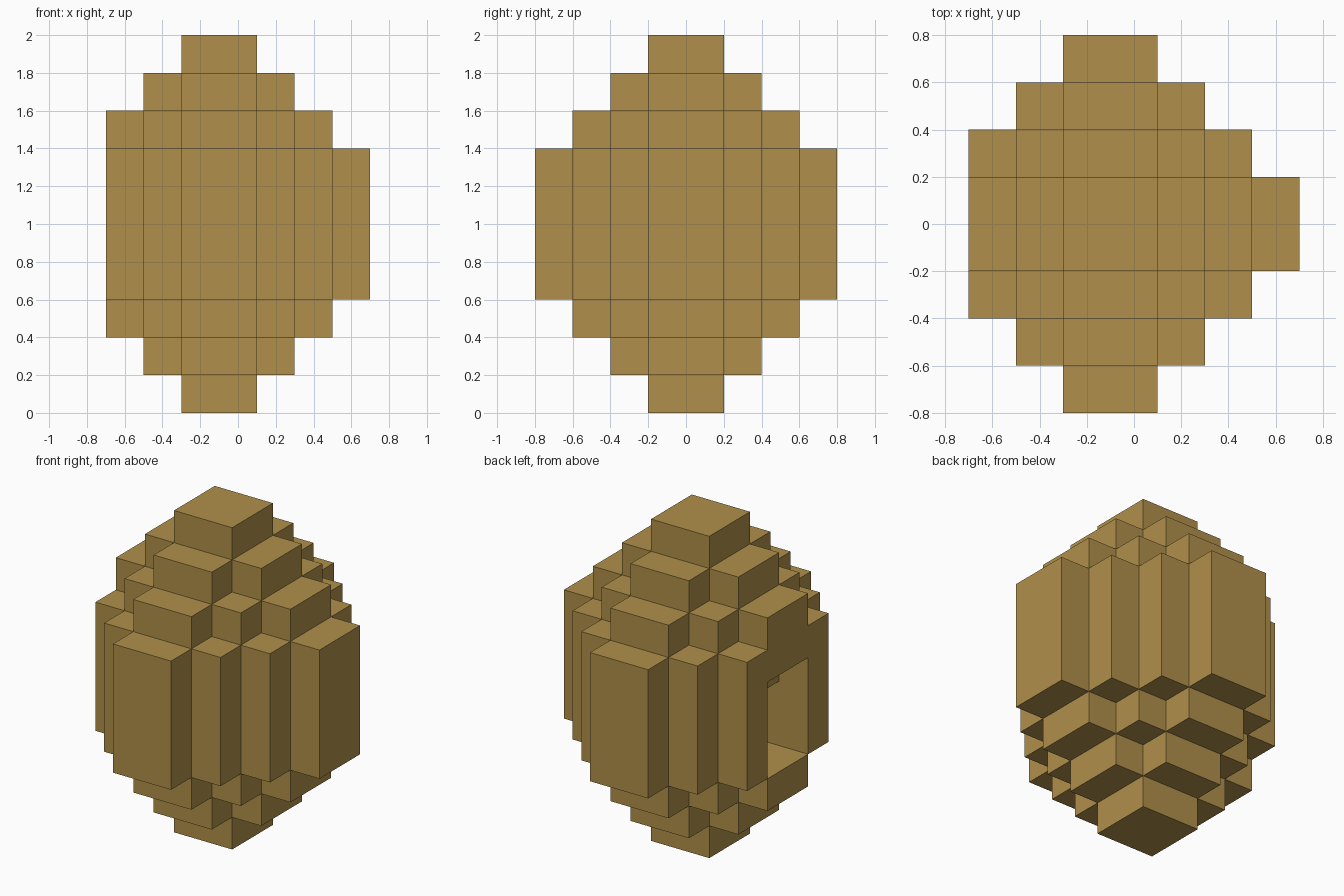
import bpy
import bmesh
from itertools import product
from math import radians
from mathutils import Vector

cube = bpy.data.objects.get("Cube")
if cube:
    bpy.data.objects.remove(cube)

CELL = 0.2
CENTRE_X = -0.1
COLOUR = (0.434, 0.279, 0.069, 1)


def ring(n, core):
    """Step number of cell n, counted outward from a core of half-width core."""
    return max(0, (n if n >= 0 else -n - 1) - core + 1)


def in_shell(c):
    # Stepped egg: the three step numbers add up to at most three
    return ring(c[0], 1) + ring(c[1], 1) + ring(c[2], 2) <= 3


def in_burrow(c):
    # Entrance on the -x side, its ceiling one cell lower with each cell inward
    return c[0] < 0 and c[1] in (-1, 0) and -2 <= c[2] < -2 - c[0]


def solid(c):
    return in_shell(c) and not in_burrow(c)


def corner(p):
    return (p[0] * CELL + CENTRE_X, p[1] * CELL, p[2] * CELL + 1)


# Emit only the exposed sides of the solid cells
bm = bmesh.new()
for cell in product(range(-5, 5), repeat=3):
    if not solid(cell):
        continue
    for axis, side in product(range(3), (0, 1)):
        step = [0, 0, 0]
        step[axis] = 2 * side - 1
        if solid(tuple(a + b for a, b in zip(cell, step))):
            continue
        base = Vector(cell)
        base[axis] += side
        u, v = Vector((0, 0, 0)), Vector((0, 0, 0))
        u[(axis + 1) % 3] = v[(axis + 2) % 3] = 1
        quad = [base, base + u, base + u + v, base + v]
        if not side:
            quad.reverse()
        bm.faces.new([bm.verts.new(corner(p)) for p in quad])

# Join the cells and merge coplanar faces into clean flat steps
bmesh.ops.remove_doubles(bm, verts=bm.verts[:], dist=0.001)
bmesh.ops.dissolve_limit(bm, angle_limit=radians(1),
                         verts=bm.verts[:], edges=bm.edges[:])

mesh = bpy.data.meshes.new("stepped_nest")
bm.to_mesh(mesh)
bm.free()
nest = bpy.data.objects.new("stepped_nest", mesh)
bpy.context.collection.objects.link(nest)

# Single ochre colour
mat = bpy.data.materials.new("ochre")
mat.use_nodes = True
mat.diffuse_color = COLOUR
bsdf = mat.node_tree.nodes["Principled BSDF"]
bsdf.inputs["Base Color"].default_value = COLOUR
bsdf.inputs["Roughness"].default_value = 0.9
mesh.materials.append(mat)
